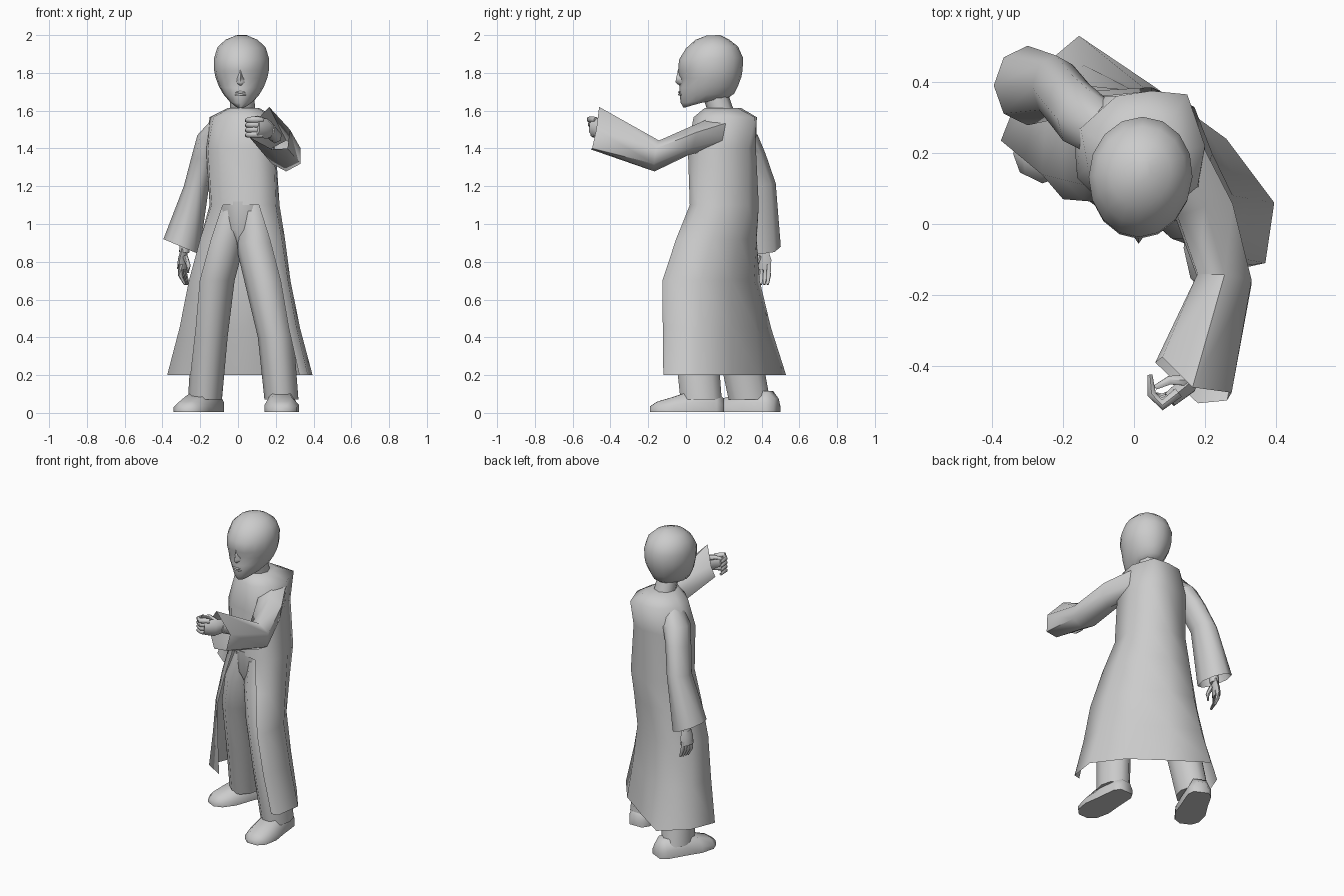
import bpy, bmesh, math
from mathutils import Vector as V

if "Cube" in bpy.data.objects:
    bpy.data.objects.remove(bpy.data.objects["Cube"], do_unlink=True)

grey = bpy.data.materials.new("plain grey")
grey.use_nodes = True
grey.diffuse_color = (0.6, 0.6, 0.6, 1)
grey.node_tree.nodes["Principled BSDF"].inputs["Base Color"].default_value = (0.6, 0.6, 0.6, 1)


def loft(name, rings, open_rows=0, start=True, end=True, angle=60):
    """Skin a list of equal-length point rings; the first open_rows stay unclosed."""
    bm = bmesh.new()
    rows = [[bm.verts.new(p) for p in r] for r in rings]
    n = len(rows[0])
    for k, (a, b) in enumerate(zip(rows, rows[1:])):
        for i in range(n - 1 if k < open_rows else n):
            j = (i + 1) % n
            bm.faces.new((a[i], a[j], b[j], b[i]))
    if start:
        bm.faces.new(rows[0][::-1])
    if end:
        bm.faces.new(rows[-1])
    bmesh.ops.recalc_face_normals(bm, faces=bm.faces)
    me = bpy.data.meshes.new(name)
    bm.to_mesh(me)
    bm.free()
    me.materials.append(grey)
    ob = bpy.data.objects.new(name, me)
    bpy.context.collection.objects.link(ob)
    bpy.ops.object.select_all(action='DESELECT')
    ob.select_set(True)
    bpy.context.view_layer.objects.active = ob
    bpy.ops.object.shade_smooth_by_angle(angle=math.radians(angle))


def ring(c, u, v, n=8, phase=0.0):
    """Ellipse around c with half-axis vectors u and v."""
    c, u, v = V(c), V(u), V(v)
    return [c + u * math.cos(t) + v * math.sin(t)
            for t in (phase + 2 * math.pi * i / n for i in range(n))]


def tube(name, pts, radii, n=6, flat=1.0, side=(0, 0, 1)):
    """Round limb through pts; flat squashes it across the side vector."""
    pts = [V(p) for p in pts]
    rings = []
    for i, p in enumerate(pts):
        d = (pts[min(i + 1, len(pts) - 1)] - pts[max(i - 1, 0)]).normalized()
        u = (V(side) - d * d.dot(V(side))).normalized()
        rings.append(ring(p, u * radii[i], d.cross(u) * radii[i] * flat, n))
    loft(name, rings)


# Coat outline from the right front edge round the back to the left front edge
hem = [(-.25, .16), (-.375, .235), (-.31, .40), (-.155, .53), (.06, .385), (.26, .24), (.395, .06), (.37, -.11), (.325, -.12)]
knee = [(-.20, .07), (-.26, .14), (-.25, .29), (-.14, .39), (.03, .36), (.185, .24), (.278, .08), (.265, -.09), (.225, -.125)]
waist = [(-.08, .06), (-.14, .11), (-.15, .25), (-.1, .36), (.05, .385), (.17, .33), (.22, .2), (.2, .06), (.11, .02)]
chest = [(-.09, .06), (-.16, .13), (-.17, .26), (-.1, .36), (.05, .37), (.15, .33), (.2, .2), (.19, .07), (.09, .01)]
shoulder = [(-.05, .08), (-.13, .16), (-.15, .27), (-.05, .36), (.05, .375), (.15, .365), (.2, .22), (.18, .11), (.07, .04)]
collar = [(-.01, .1), (-.04, .14), (-.05, .2), (-.03, .27), (.03, .29), (.09, .27), (.11, .2), (.1, .14), (.05, .1)]


def level(shape, z):
    return [V((x, y, z)) for x, y in shape]


def blend(a, b, t, z):
    return [p.lerp(q, t) for p, q in zip(level(a, z), level(b, z))]


loft("long_coat", [level(hem, .2), blend(hem, knee, .57, .45), level(knee, .7),
                   blend(knee, waist, .5, .92), level(waist, 1.1), level(chest, 1.4),
                   level(shoulder, 1.565), level(collar, 1.615)], open_rows=4, start=False, angle=75)

# Trousers
loft("trouser_hips", [ring((.03, y, z), (a, 0, 0), (0, b, 0), 10) for y, z, a, b in
                      ((.17, .86, .05, .09), (.17, .97, .13, .135), (.185, 1.12, .14, .155))])
legs = {
    "right": [(-.02, .19, 1.1), (-.075, .18, .9), (-.125, .21, .7), (-.15, .27, .4), (-.175, .335, .07)],
    "left": [(.08, .16, 1.1), (.095, .13, .9), (.14, .08, .7), (.2, .05, .4), (.23, .08, .07)]}
for side, path in legs.items():
    size = [(.09, .12), (.11, .135), (.107, .128), (.095, .12), (.09, .115)]
    loft(side + "_trouser_leg", [ring(p, (a, 0, 0), (0, b, 0), 10) for p, (a, b) in zip(path, size)])


# Shoes: flat-soled sections from heel to toe
def shoe(name, heel, toe):
    heel, toe = V(heel), V(toe)
    d = toe - heel
    w = V((d.y, -d.x, 0)).normalized()
    rings = []
    for t, half, h in ((0, .045, .07), (.1, .07, .11), (.42, .08, .115), (.68, .092, .08), (.9, .075, .055), (1, .035, .03)):
        c = heel + d * t
        rings.append([c + w * half * a + V((0, 0, h * b + .005)) for a, b in
                      ((-1, 0), (-1, .45), (-.55, 1), (.55, 1), (1, .45), (1, 0))])
    loft(name, rings)


shoe("right_shoe", (-.12, .48, 0), (-.29, .13, 0))
shoe("left_shoe", (.225, .2, 0), (.235, -.19, 0))

# Wide sleeves, open at the cuff
left = [((.12, .2, 1.505), (.055, .07, 0), (0, .02, .095)),
        ((.2, .03, 1.445), (.09, .02, 0), (0, .02, .082)),
        ((.255, -.155, 1.36), (.088, -.01, 0), (0, .012, .082))]
cuff = [(.165, -.46, 1.62), (.08, -.375, 1.53), (.06, -.39, 1.46),
        (.18, -.505, 1.395), (.262, -.497, 1.4), (.275, -.475, 1.5)]
loft("left_sleeve", [ring(*r, n=6, phase=math.pi / 2) for r in left] + [[V(p) for p in cuff]],
     start=False, end=False)
right = [((-.07, .25, 1.505), (.05, .02, -.07), (-.02, .08, .01)),
         ((-.14, .295, 1.46), (.075, 0, -.01), (.01, .085, .01)),
         ((-.175, .33, 1.36), (.07, 0, 0), (0, .09, .015)),
         ((-.22, .385, 1.2), (.067, 0, 0), (0, .09, .015)),
         ((-.3, .39, .88), (.095, 0, -.04), (0, .112, 0))]
loft("right_sleeve", [ring(*r) for r in right], start=False, end=False)

# Left hand, curled inwards
tube("left_wrist", [(.2, -.33, 1.46), (.165, -.42, 1.5)], (.036, .034))
tube("left_palm", [(.175, -.4, 1.5), (.15, -.455, 1.505), (.1, -.495, 1.51)], (.042, .054, .046), flat=.55)
for i in range(4):
    z = 1.55 - i * .026
    tube("left_finger_%d" % (i + 1), [(.125, -.475, z), (.08, -.51 + i * .006, z + .003), (.05, -.48, z), (.045, -.425, z - .005)],
         (.017, .017, .014, .008))
tube("left_thumb", [(.15, -.44, 1.54), (.1, -.44, 1.56), (.06, -.46, 1.555)], (.018, .014, .008))

# Right hand, hanging
tube("right_wrist", [(-.275, .4, .95), (-.285, .405, .85)], (.034, .03))
tube("right_palm", [(-.285, .405, .87), (-.292, .41, .81), (-.298, .41, .76)], (.03, .045, .042), flat=.5, side=(.4, 1, 0))
for i in range(4):
    y = .382 + i * .018
    tube("right_finger_%d" % (i + 1), [(-.305 + i * .007, y, .785), (-.305 + i * .008, y + .002, .73), (-.28 + i * .006, y - .004, .68)],
         (.015, .013, .007))
tube("right_thumb", [(-.28, .385, .83), (-.262, .37, .78), (-.265, .37, .74)], (.015, .012, .007))

# Neck and head; head rings are (front z, back z, half width, front y, back y)
tube("neck", [(.025, .19, 1.58), (.02, .15, 1.7)], (.067, .065), n=8, side=(1, 0, 0))
rows = [(1.615, 1.65, .038, -.012, .11), (1.64, 1.665, .068, -.028, .22), (1.68, 1.69, .097, -.033, .255),
        (1.72, 1.73, .121, -.035, .275), (1.77, 1.78, .141, -.032, .294), (1.81, 1.82, .149, -.042, .3),
        (1.87, 1.88, .15, -.037, .302), (1.93, 1.94, .131, 0, .275), (1.975, 1.975, .088, .05, .23), (1.998, 2, .028, .11, .18)]
head = []
for zf, zb, half, yf, yb in rows:
    r = []
    for i in range(16):
        t = 2 * math.pi * i / 16
        k = (1 - math.cos(t)) / 2
        x = math.sin(t) * half * (.95 + .05 * k)
        y = yf + (yb - yf) * k
        if abs(zf - 1.77) < .01 and i in (1, 15):      # eye sockets
            y += .012
        r.append(V((.013 + .011 * k + x, y, zf + (zb - zf) * k)))
    head.append(r)
loft("head", head, angle=70)

# Nose and lips
loft("nose", [[V((.013 + a, y, z)) for a, y in ((-w, -.015), (0, tip), (w, -.015))]
              for z, w, tip in ((1.733, .02, -.036), (1.75, .028, -.056), (1.768, .024, -.053), (1.82, .016, -.042))], angle=100)
for name, z in (("upper_lip", 1.696), ("lower_lip", 1.684)):
    tube(name, [(-.015, -.025, z), (.013, -.036, z + .002), (.041, -.025, z)], (.003, .006, .003))
